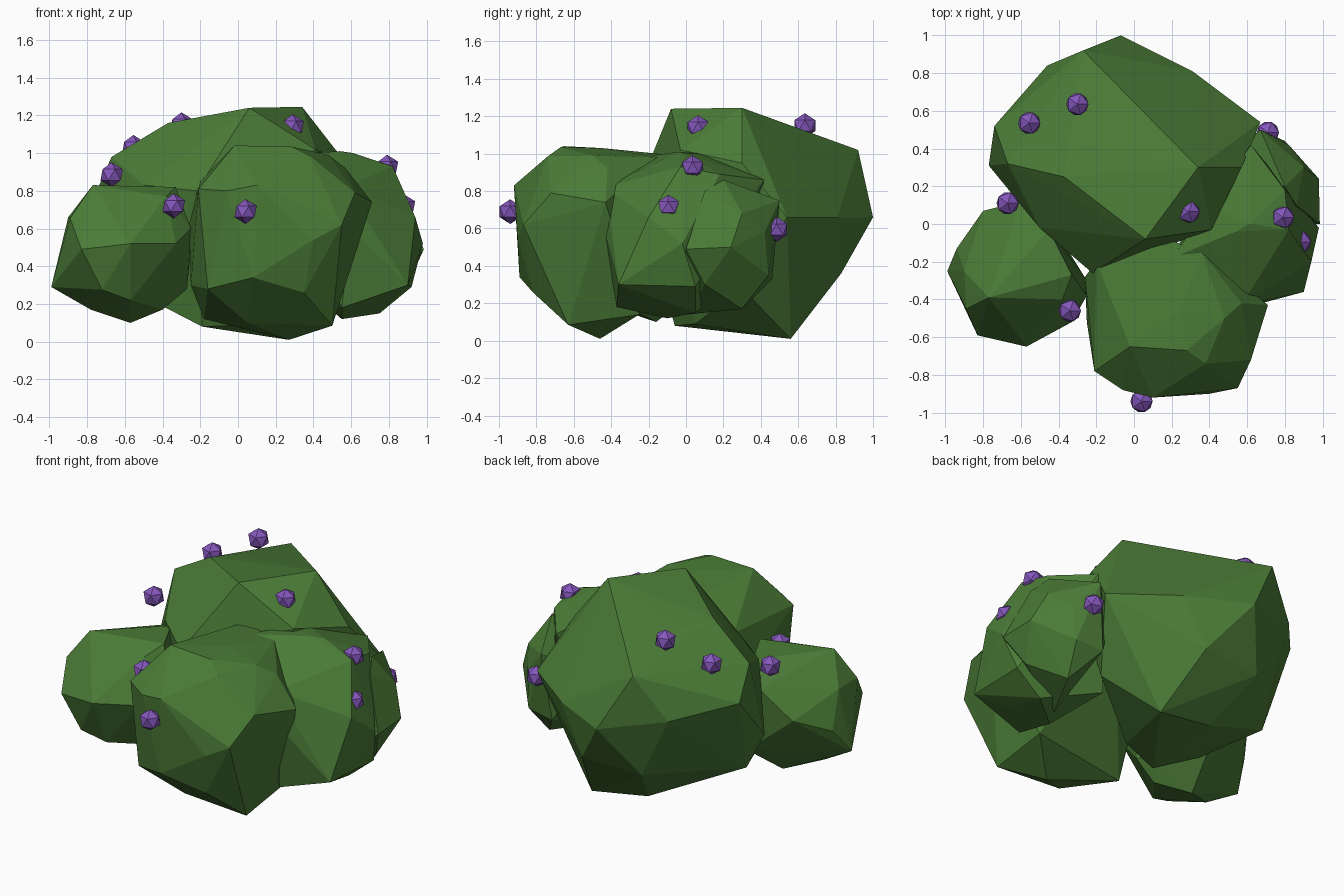
import bpy, bmesh


def material(name, rgb):
    m = bpy.data.materials.new(name)
    m.diffuse_color = (*rgb, 1)
    return m


leaf = material("leaf green", (0.07, 0.20, 0.038))
purple = material("berry purple", (0.235, 0.095, 0.50))


def finish(bm, name, mat):
    me = bpy.data.meshes.new(name)
    bmesh.ops.recalc_face_normals(bm, faces=bm.faces)
    bm.to_mesh(me)
    bm.free()
    me.materials.append(mat)
    ob = bpy.data.objects.new(name, me)
    bpy.context.collection.objects.link(ob)
    return ob


def lobe(name, pts):
    """Faceted clump of foliage: the convex hull of a few corner points."""
    bm = bmesh.new()
    for p in pts:
        bm.verts.new(p)
    res = bmesh.ops.convex_hull(bm, input=bm.verts)
    loose = {v for v in res["geom_interior"] + res["geom_unused"]
             if isinstance(v, bmesh.types.BMVert)}
    bmesh.ops.delete(bm, geom=list(loose), context='VERTS')
    return finish(bm, name, leaf)


# Large rear clump
lobe("rear_foliage", [
    (0.06, -0.08, 1.24), (0.34, 0.30, 1.245), (-0.27, 0.92, 1.02), (-0.37, 0.25, 1.16),
    (-0.28, 0.42, 1.14), (-0.67, 0.32, 0.98), (-0.74, 0.52, 0.82), (-0.77, 0.31, 0.55),
    (-0.46, 0.84, 0.75), (-0.07, 1.00, 0.66), (0.31, 0.81, 0.66), (0.67, 0.54, 0.66),
    (0.57, 0.30, 0.95), (0.41, -0.03, 1.02), (-0.22, -0.26, 0.80), (-0.50, -0.02, 0.83),
    (0.27, 0.56, 0.01), (-0.11, 0.54, 0.07), (-0.48, 0.0, 0.23), (-0.25, 0.80, 0.34),
    (0.15, 0.83, 0.36), (-0.67, 0.35, 0.33), (0.50, 0.30, 0.28), (-0.19, -0.06, 0.08),
    (0.10, 0.05, 0.09)])

# Left clump
lobe("left_foliage", [
    (-0.99, -0.25, 0.29), (-0.89, -0.45, 0.655), (-0.77, -0.39, 0.83), (-0.33, -0.27, 0.82),
    (-0.45, -0.03, 0.81), (-0.90, -0.25, 0.66), (-0.94, -0.13, 0.45), (-0.80, 0.07, 0.55),
    (-0.60, 0.12, 0.72), (-0.50, 0.10, 0.30), (-0.83, -0.59, 0.49), (-0.57, -0.65, 0.52),
    (-0.33, -0.52, 0.52), (-0.25, -0.30, 0.50), (-0.57, -0.16, 0.10), (-0.78, -0.28, 0.17),
    (-0.40, -0.30, 0.17), (-0.27, -0.30, 0.28), (-0.38, -0.40, 0.77), (-0.72, -0.55, 0.275),
    (-0.57, -0.51, 0.22), (-0.25, -0.38, 0.60)])

# Front clump
lobe("front_foliage", [
    (-0.02, -0.65, 1.04), (0.25, -0.45, 1.03), (0.48, -0.50, 0.99), (0.28, -0.67, 1.035),
    (0.38, -0.74, 0.985), (-0.21, -0.78, 0.81), (-0.06, -0.88, 0.80), (0.10, -0.92, 0.83),
    (-0.16, -0.77, 0.28), (0.08, -0.89, 0.34), (0.40, -0.90, 0.54), (0.55, -0.87, 0.62),
    (0.62, -0.72, 0.79), (0.71, -0.43, 0.74), (-0.25, -0.52, 0.30), (-0.18, -0.35, 0.12),
    (0.05, -0.61, 0.10), (0.27, -0.46, 0.01), (0.50, -0.63, 0.085), (0.35, -0.82, 0.26),
    (0.10, -0.05, 0.99), (0.36, -0.15, 0.98), (0.50, -0.25, 0.14), (-0.26, -0.28, 0.62),
    (-0.20, -0.20, 0.85), (0.57, -0.42, 0.92)])

# Right clump
lobe("right_foliage", [
    (0.20, -0.18, 0.99), (0.54, -0.04, 1.01), (0.61, 0.0, 1.0), (0.82, -0.03, 0.93),
    (0.57, -0.43, 0.82), (0.60, -0.44, 0.60), (0.90, -0.36, 0.30), (0.94, -0.20, 0.66),
    (0.98, -0.02, 0.52), (0.92, 0.05, 0.29), (0.75, -0.22, 0.21), (0.75, 0.05, 0.15),
    (0.55, -0.37, 0.18), (0.55, -0.10, 0.12), (0.62, 0.42, 0.86), (0.80, 0.18, 0.89),
    (0.40, 0.20, 0.25), (0.40, 0.10, 1.0)])

# Small clump on the rear right
lobe("rear_right_foliage", [
    (0.67, 0.50, 0.75), (0.82, 0.42, 0.58), (0.98, 0.24, 0.50), (0.985, 0.0, 0.49),
    (0.90, 0.10, 0.30), (0.75, 0.30, 0.17), (0.62, 0.46, 0.33), (0.80, 0.20, 0.86),
    (0.86, 0.10, 0.80), (0.60, 0.0, 0.14), (0.90, 0.30, 0.68), (0.80, 0.44, 0.35),
    (0.45, 0.30, 0.60)])

# Berries scattered over the surface
for i, pos in enumerate([
        (-0.67, 0.11, 0.885), (-0.34, -0.46, 0.72), (0.04, -0.94, 0.69),
        (0.29, 0.065, 1.14), (0.79, 0.035, 0.925), (0.88, -0.095, 0.715),
        (0.71, 0.485, 0.595), (-0.555, 0.535, 1.03), (-0.30, 0.635, 1.15)]):
    bm = bmesh.new()
    bmesh.ops.create_icosphere(bm, subdivisions=1, radius=0.066)
    finish(bm, f"berry_{i + 1}", purple).location = pos
